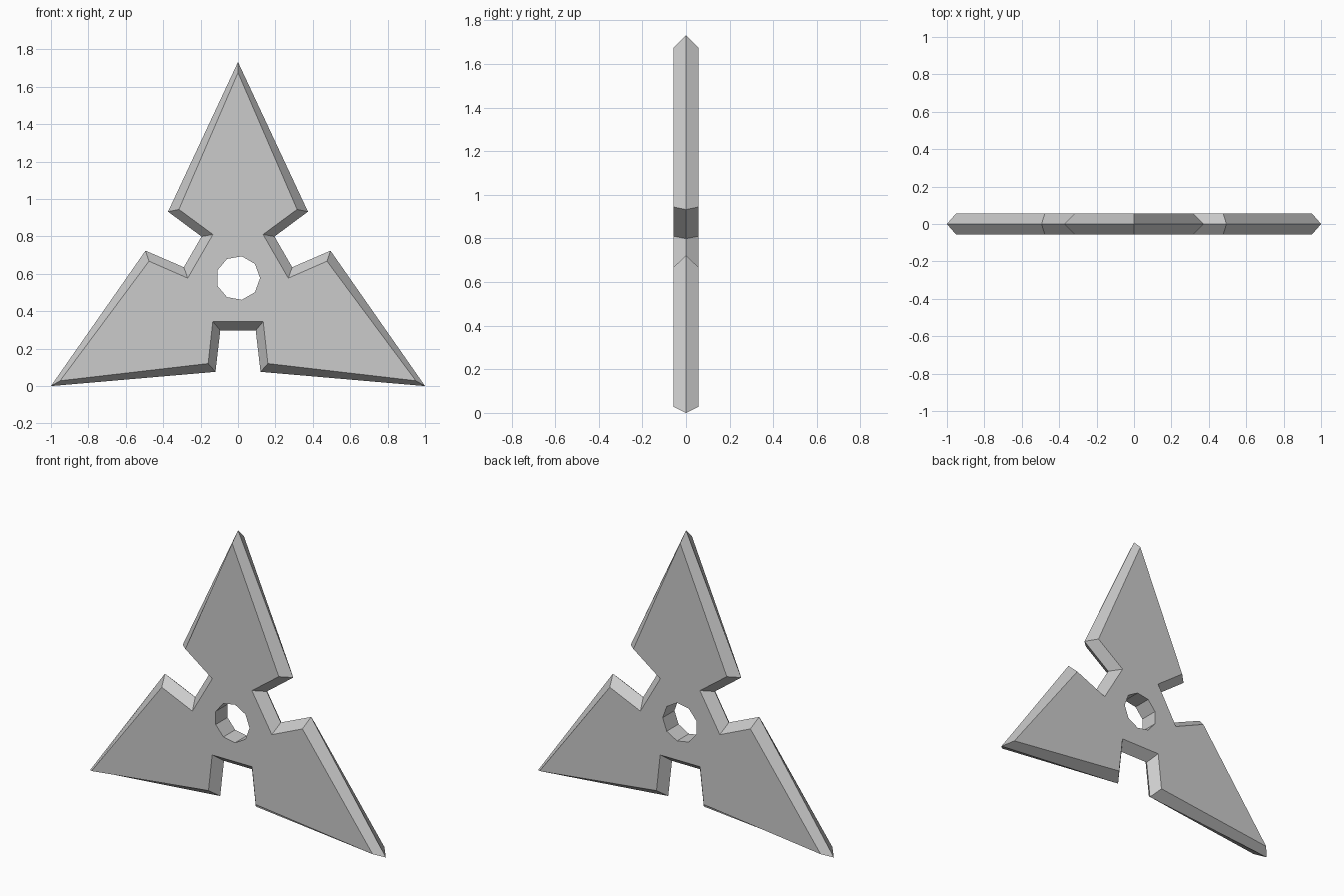
import bpy
import bmesh
from math import cos, sin, tau

CENTRE_Z = 0.577
HALF_THICK = 0.057
HOLE_RADIUS = 0.118
HOLE_SIDES = 9

# Right half of the upper blade, from the tip down to the notch
EDGE_HALF = [(0, 1.155), (0.374, 0.355), (0.195, 0.222)]    # sharp outer edge
FACE_HALF = [(0, 1.098), (0.316, 0.367), (0.134, 0.233)]    # flat face border

old = bpy.data.objects.get("Cube")
if old:
    bpy.data.objects.remove(old, do_unlink=True)


def make_material(name, colour):
    mat = bpy.data.materials.new(name)
    mat.use_nodes = True
    mat.diffuse_color = colour
    mat.node_tree.nodes["Principled BSDF"].inputs["Base Color"].default_value = colour
    return mat


def star_outline(half):
    """Mirror half a blade and repeat it three times around the centre."""
    blade = [(-x, z) for x, z in reversed(half[1:])] + half
    points = []
    for i in range(3):
        c, s = cos(i * tau / 3), sin(i * tau / 3)
        points += [(x * c + z * s, z * c - x * s) for x, z in blade]
    return points


def add_loop(bm, points, y):
    verts = [bm.verts.new((x, y, z + CENTRE_Z)) for x, z in points]
    edges = [bm.edges.new((a, b)) for a, b in zip(verts, verts[1:] + verts[:1])]
    return verts, edges


def bridge(bm, a, b):
    for i in range(len(a)):
        j = (i + 1) % len(a)
        bm.faces.new((a[i], a[j], b[j], b[i]))


hole = [(HOLE_RADIUS * cos(i * tau / HOLE_SIDES), HOLE_RADIUS * sin(i * tau / HOLE_SIDES))
        for i in range(HOLE_SIDES)]

bm = bmesh.new()
rim, _ = add_loop(bm, star_outline(EDGE_HALF), 0)
hole_rings = []
for side in (-1, 1):
    y = side * HALF_THICK
    border, border_edges = add_loop(bm, star_outline(FACE_HALF), y)
    ring, ring_edges = add_loop(bm, hole, y)
    hole_rings.append(ring)
    # Flat face with the hole left open, then the bevel out to the sharp rim
    bmesh.ops.triangle_fill(bm, edges=border_edges + ring_edges, use_beauty=True,
                            normal=(0, side, 0))
    bridge(bm, border, rim)
# Straight wall of the centre hole
bridge(bm, *hole_rings)
bmesh.ops.recalc_face_normals(bm, faces=bm.faces[:])

mesh = bpy.data.meshes.new("throwing_star")
bm.to_mesh(mesh)
bm.free()
mesh.materials.append(make_material("steel grey", (0.6, 0.6, 0.6, 1)))
star = bpy.data.objects.new("throwing_star", mesh)
bpy.context.collection.objects.link(star)
